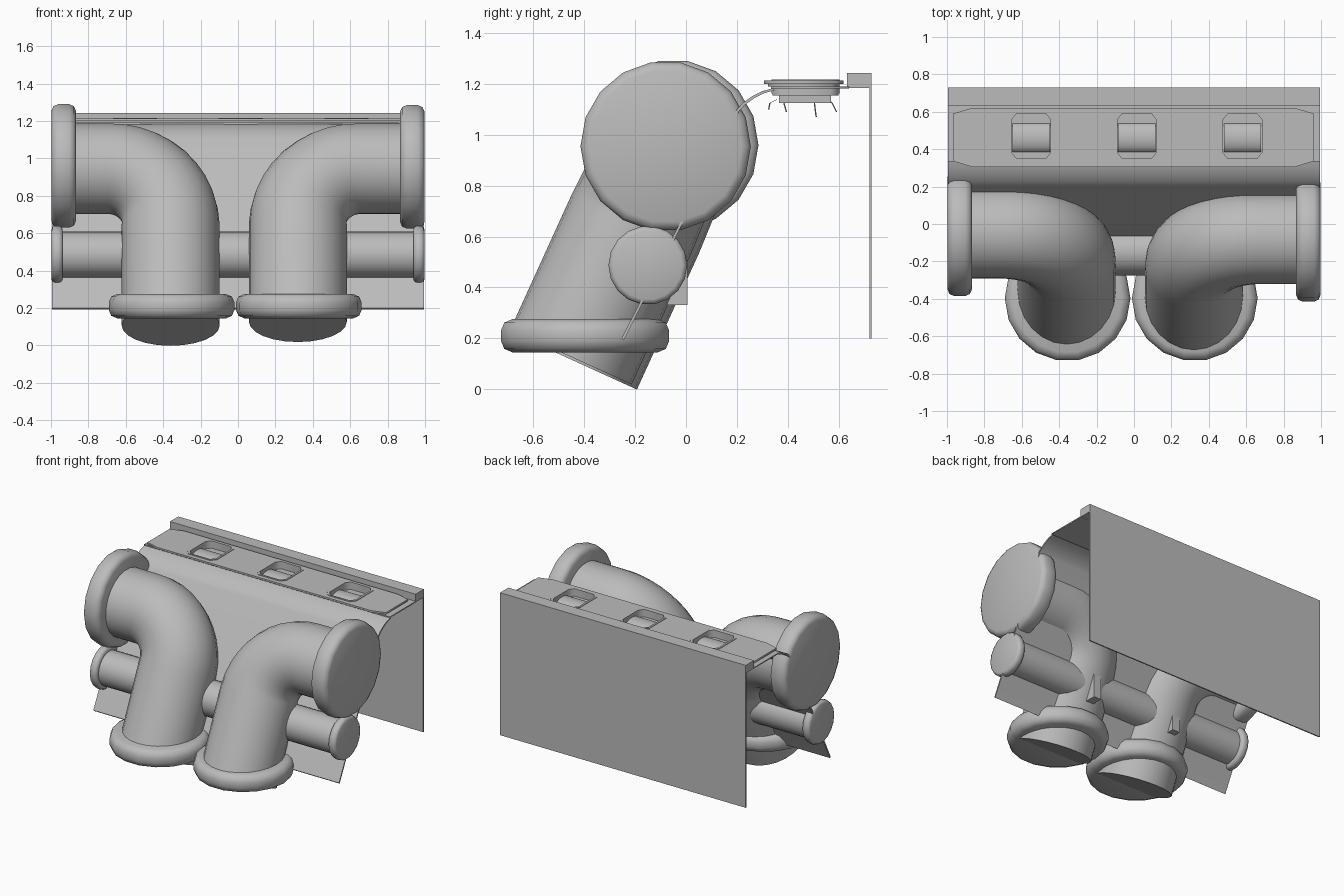
import bpy, bmesh
from math import sin, cos, pi, radians
from mathutils import Vector, Matrix

cube = bpy.data.objects.get("Cube")
if cube:
    bpy.data.objects.remove(cube)

grey = bpy.data.materials.new("plain_grey")
grey.use_nodes = True
grey.diffuse_color = (0.5, 0.5, 0.5, 1)
grey.node_tree.nodes["Principled BSDF"].inputs["Base Color"].default_value = (0.5, 0.5, 0.5, 1)


def finish(name, bm, smooth=None):
    bmesh.ops.recalc_face_normals(bm, faces=bm.faces)
    me = bpy.data.meshes.new(name)
    bm.to_mesh(me)
    bm.free()
    me.materials.append(grey)
    ob = bpy.data.objects.new(name, me)
    bpy.context.collection.objects.link(ob)
    if smooth:
        bpy.ops.object.select_all(action='DESELECT')
        ob.select_set(True)
        bpy.context.view_layer.objects.active = ob
        bpy.ops.object.shade_smooth_by_angle(angle=radians(smooth))
    return ob


def box(name, lo, hi):
    lo, hi = Vector(lo), Vector(hi)
    bm = bmesh.new()
    bmesh.ops.create_cube(bm, size=1)
    for v in bm.verts:
        v.co = (lo + hi) / 2 + v.co * (hi - lo)
    return finish(name, bm)


def skin(name, rings, smooth=40):
    """Join a list of point rings and close both ends."""
    bm = bmesh.new()
    loops = [[bm.verts.new(p) for p in ring] for ring in rings]
    n = len(loops[0])
    for a, b in zip(loops, loops[1:]):
        for i in range(n):
            j = (i + 1) % n
            bm.faces.new((a[i], a[j], b[j], b[i]))
    bm.faces.new(loops[0])
    bm.faces.new(loops[-1])
    return finish(name, bm, smooth)


def circle(centre, u, v, r, n):
    return [centre + (u * cos(2 * pi * i / n) + v * sin(2 * pi * i / n)) * r for i in range(n)]


X, Y, Z = Vector((1, 0, 0)), Vector((0, 1, 0)), Vector((0, 0, 1))


def flange(name, centre, axis, r, thick, bevel, n=18):
    """Round collar with rounded rims."""
    c = Vector(centre)
    u, v = (Y, Z) if axis == X else (X, Y)
    h = thick / 2
    profile = [(-h, r - bevel), (-h + bevel * .3, r - bevel * .3), (-h + bevel, r),
               (h - bevel, r), (h - bevel * .3, r - bevel * .3), (h, r - bevel)]
    return skin(name, [circle(c + axis * t, u, v, rad, n) for t, rad in profile], 50)


def elbow(name, start, corner, end, bend, r0, r1, n=24, steps=10):
    """Pipe with a rounded right-angle bend."""
    start, corner, end = Vector(start), Vector(corner), Vector(end)
    a, b = (corner - start).normalized(), (end - corner).normalized()
    side = a.cross(b)
    hub = corner - a * bend + b * bend
    rings = [circle(start, -b, side, r0, n)]
    for k in range(steps + 1):
        t = k / steps
        out = a * sin(t * pi / 2) - b * cos(t * pi / 2)
        rings.append(circle(hub + out * bend, out, side, r0 + (r1 - r0) * t, n))
    rings.append(circle(end, a, side, r1, n))
    return skin(name, rings)


def sheet(name, outlines, z0, z1):
    """Flat plate with holes; the first outline is the rim."""
    cu = bpy.data.curves.new(name, 'CURVE')
    cu.dimensions = '2D'
    cu.fill_mode = 'BOTH'
    cu.extrude = (z1 - z0) / 2
    for pts in outlines:
        sp = cu.splines.new('POLY')
        sp.points.add(len(pts) - 1)
        for p, (x, y) in zip(sp.points, pts):
            p.co = (x, y, 0, 1)
        sp.use_cyclic_u = True
    tmp = bpy.data.objects.new(name + "_outline", cu)
    bpy.context.collection.objects.link(tmp)
    me = tmp.evaluated_get(bpy.context.evaluated_depsgraph_get()).to_mesh()
    bm = bmesh.new()
    bm.from_mesh(me)
    bpy.data.objects.remove(tmp)
    bmesh.ops.remove_doubles(bm, verts=bm.verts, dist=1e-5)
    bmesh.ops.translate(bm, verts=bm.verts, vec=(0, 0, (z0 + z1) / 2))
    return finish(name, bm)


def octagon(cx, cy, w, h, cut_x, cut_y):
    pts = [(w, h - cut_y), (w - cut_x, h), (cut_x - w, h), (-w, h - cut_y),
           (-w, cut_y - h), (cut_x - w, -h), (w - cut_x, -h), (w, cut_y - h)]
    return [(cx + x, cy + y) for x, y in pts]


# Large elbow pipes, their collars and rear blocks
for side, s, x, y, z, low in (("right", -1, -.36, -.05, .96, .107), ("left", 1, .32, -.08, .955, .127)):
    zc = .945
    elbow(side + "_pipe", (s * .95, y, zc), (x, y, zc), (x, y - .455 * (zc - low), low), .33, .243, .262)
    flange(side + "_end_collar", (s * .932, y, z), X, .335, .13, .035)
    flange(side + "_lower_collar", (x + .005, -.397, .21), Z, .336, .13, .045)
    box(side + "_rear_block", (x - .03, -.15, .33), (x + .03, .005, .53))

# Straight cross pipe with end caps
skin("cross_pipe", [circle(Vector((x, -.15, .485)), Y, Z, .125, 24) for x in (-.96, .96)])
for side, s in (("right", -1), ("left", 1)):
    flange(side + "_cross_cap", (s * .967, -.15, .487), X, .155, .06, .02)

# Sloped panel curving into the shelf
path = [(-.253, .2), (.2, 1.1), (.225, 1.127), (.26, 1.152), (.3, 1.172), (.34, 1.183)]
section = [(y, z) for y, z in path] + [(y + .008, z - .008) for y, z in reversed(path)]
skin("sloped_panel", [[Vector((x, y, z)) for y, z in section] for x in (-.995, .995)], 25)

# Shelf and raised plate with openings
fixtures = (-.55, .015, .58)
holes = [octagon(x, .47, .115, .13, .03, .035) for x in fixtures]
rim = [(-.995, .335), (.995, .335), (.995, .64), (-.995, .64)]
sheet("shelf", [rim] + holes, 1.183, 1.191)
sheet("raised_plate", [octagon(-.003, .463, .965, .157, .1, .03)] + holes, 1.2, 1.213)
sheet("plate_spacer", [octagon(-.003, .463, .94, .14, .09, .03)] + holes, 1.19, 1.201)

# Recessed fixtures
for i, x in enumerate(fixtures, 1):
    tag = f"_{i}"
    sheet("fixture_frame" + tag, [octagon(x, .47, .118, .133, .03, .035),
                                  octagon(x, .47, .104, .12, .026, .032)], 1.162, 1.217)
    sheet("fixture_floor" + tag, [octagon(x, .47, .115, .13, .03, .035)], 1.155, 1.163)
    box("fixture_base" + tag, (x - .1, .365, 1.125), (x + .1, .57, 1.157))
    roller = [(.46 + .08 * cos(pi * k / 10), 1.15 + .045 * sin(pi * k / 10)) for k in range(11)]
    skin("fixture_roller" + tag, [[Vector((x + d, y, z)) for y, z in roller] for d in (-.1, .1)], 30)
    # Hanging wires
    for j, (y0, y1, y2, z2) in enumerate(((.36, .33, .325, 1.1), (.4, .385, .395, 1.09),
                                          (.5, .505, .512, 1.07), (.56, .575, .592, 1.09)), 1):
        pts = [Vector((x, y0, 1.14)), Vector((x, y1, 1.125)), Vector((x, y2, z2))]
        skin(f"fixture_wire{tag}_{j}", [circle(p, X, Y, .003, 6) for p in pts])

# Rear rail and back panel
box("rear_rail", (-.995, .634, 1.185), (.995, .73, 1.243))
box("back_panel", (-.995, .721, .2), (.995, .73, 1.19))
